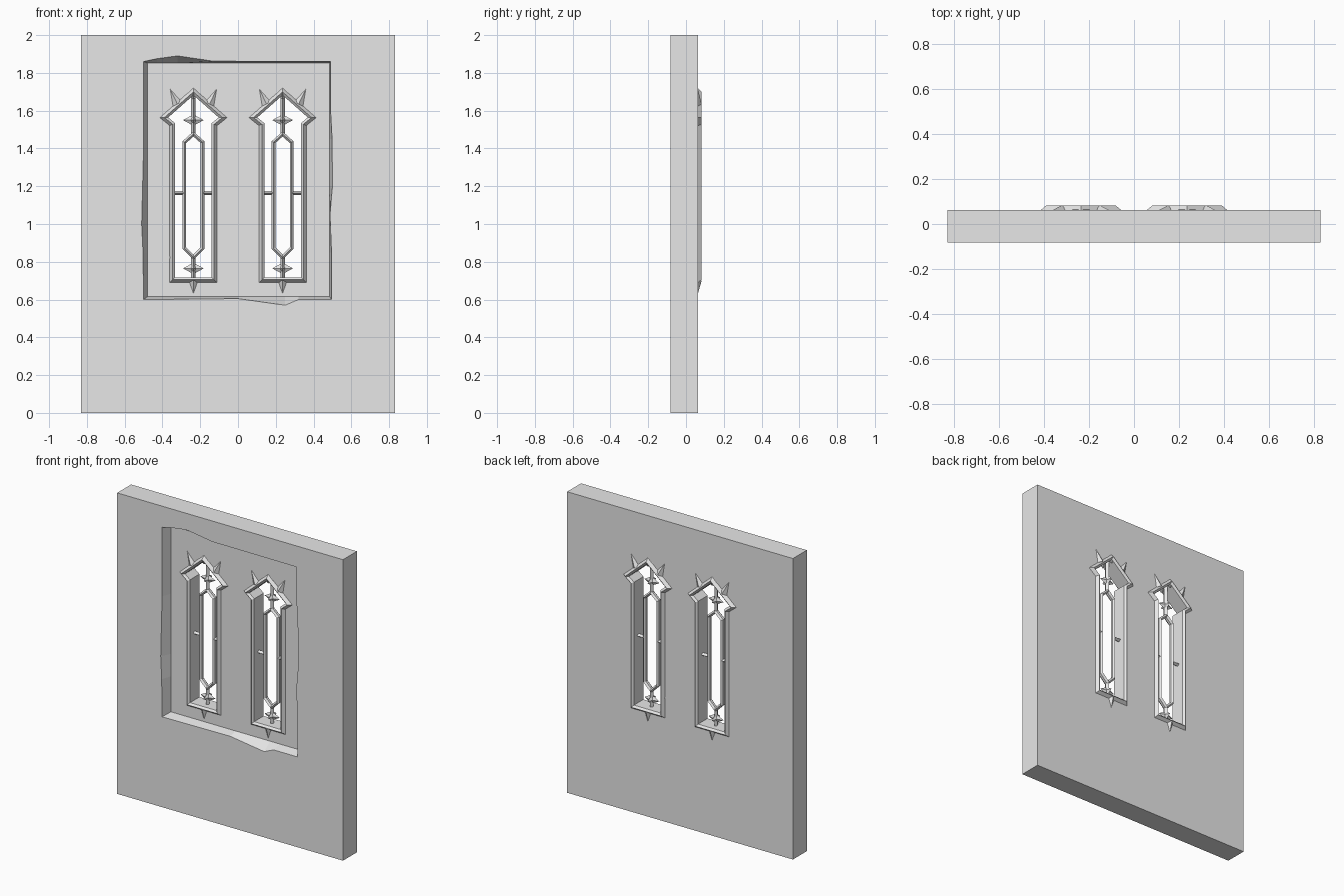
import bpy, bmesh
from mathutils import Vector

if "Cube" in bpy.data.objects:
    bpy.data.objects.remove(bpy.data.objects["Cube"])

stone = bpy.data.materials.new("grey_stone")
stone.use_nodes = True
GREY = (0.8, 0.8, 0.8, 1)
stone.diffuse_color = GREY
stone.node_tree.nodes["Principled BSDF"].inputs["Base Color"].default_value = GREY

BACK, FRONT, FLOOR = 0.063, -0.083, -0.02   # wall faces and niche floor
RAISE = 0.02                                # relief of the frames
MID = (BACK + FLOOR) / 2


def finish(name, bm):
    bmesh.ops.recalc_face_normals(bm, faces=bm.faces)
    mesh = bpy.data.meshes.new(name)
    bm.to_mesh(mesh)
    bm.free()
    mesh.materials.append(stone)
    obj = bpy.data.objects.new(name, mesh)
    bpy.context.collection.objects.link(obj)
    return obj


def loft(name, loops, ring=False):
    """Bridge loops of equal length; close into a ring or cap the ends."""
    bm = bmesh.new()
    rows = [[bm.verts.new(p) for p in loop] for loop in loops]
    pairs = list(zip(rows, rows[1:]))
    if ring:
        pairs.append((rows[-1], rows[0]))
    else:
        bm.faces.new(rows[0])
        bm.faces.new(rows[-1])
    n = len(rows[0])
    for a, b in pairs:
        for i in range(n):
            j = (i + 1) % n
            bm.faces.new((a[i], a[j], b[j], b[i]))
    return finish(name, bm)


def hull(name, points):
    bm = bmesh.new()
    for p in points:
        bm.verts.new(p)
    bmesh.ops.convex_hull(bm, input=bm.verts)
    return finish(name, bm)


def inset(outline, d):
    """Offset a counter-clockwise outline inward by d."""
    pts = [Vector(p) for p in outline]
    out = []
    for i, p in enumerate(pts):
        u = (p - pts[i - 1]).normalized()
        v = (pts[(i + 1) % len(pts)] - p).normalized()
        a, b = Vector((-u.y, u.x)), Vector((-v.y, v.x))
        out.append(p + (a + b) * (d / (1 + a.dot(b))))
    return out


def at(outline, cx, y):
    return [(cx + p[0], y, p[1]) for p in outline]


def cut(target, cutter):
    mod = target.modifiers.new("cut", 'BOOLEAN')
    mod.operation, mod.solver, mod.object = 'DIFFERENCE', 'EXACT', cutter
    bpy.context.view_layer.objects.active = target
    bpy.ops.object.modifier_apply(modifier=mod.name)
    bpy.data.objects.remove(cutter)


def bar(name, a, b, r):
    """Diamond-section bar between two points."""
    a, b = Vector(a), Vector(b)
    side = (b - a).cross(Vector((0, 1, 0))).normalized() * r
    deep = Vector((0, r * 1.5, 0))
    offs = (side, deep, -side, -deep)
    return loft(name, [[a + o for o in offs], [b + o for o in offs]])


def star(name, x, y, z, rx, ry, rz):
    """Four-pointed star with an upper and a lower peak."""
    bm = bmesh.new()
    rim = []
    for u, v in ((1, 0), (.25, .25), (0, 1), (-.25, .25),
                 (-1, 0), (-.25, -.25), (0, -1), (.25, -.25)):
        rim.append(bm.verts.new((x + u * rx, y + v * ry, z)))
    for peak in (rz, -rz):
        top = bm.verts.new((x, y, z + peak))
        for i in range(8):
            bm.faces.new((rim[i], rim[(i + 1) % 8], top))
    return finish(name, bm)


def spike(name, cx, base, tip, half):
    """Faceted thorn lying on both faces of the wall."""
    base, tip = Vector(base), Vector(tip)
    d = (tip - base).normalized()
    side = Vector((-d.y, d.x)) * half
    for label, y, out in (("back", BACK, 1), ("front", FLOOR, -1)):
        foot = [base + side, base - side, tip]
        pts = at(foot, cx, y - 0.002 * out) + at([base], cx, y + RAISE * out)
        hull(f"{name}_{label}", pts)


# Wall slab
w = 0.83
slab = [(-w, 0), (w, 0), (w, 2), (-w, 2)]
wall = loft("wall", [at(slab, 0, FRONT), at(slab, 0, BACK)])

# Niche with chipped edges on the front
rim = [(-.5, .6), (0, .605), (.25, .57), (.32, .6), (.495, .6), (.495, .85),
       (.487, 1.05), (.5, 1.2), (.498, 1.45), (.49, 1.6), (.49, 1.86),
       (-.13, 1.862), (-.32, 1.89), (-.43, 1.875), (-.5, 1.86), (-.5, 1.4),
       (-.51, 1.0), (-.503, .85)]
floor = [(min(max(x, -.48), .485), min(max(z, .615), 1.852)) for x, z in rim]
cut(wall, loft("niche_cutter", [at(rim, 0, FRONT - .05), at(rim, 0, FRONT),
                                at(floor, 0, FLOOR)]))

# Window outlines
house = [(-.127, .688), (.127, .688), (.127, 1.52), (.18, 1.563),
         (0, 1.722), (-.18, 1.563), (-.127, 1.52)]
hexagon = [(0, .81), (.058, .868), (.058, 1.438),
           (0, 1.49), (-.058, 1.438), (-.058, .868)]
frame_section = [(0, BACK - .002), (.017, BACK + RAISE), (.03, BACK + .008),
                 (.03, FLOOR - .008), (.017, FLOOR - RAISE), (0, FLOOR + .002)]
hex_section = [(0, MID + .008), (.01, MID + .02), (.02, MID + .008),
               (.02, MID - .008), (.01, MID - .02), (0, MID - .008)]

for side, cx in (("right", -.236), ("left", .236)):
    hole = inset(house, .015)
    cut(wall, loft("window_cutter", [at(hole, cx, -.2), at(hole, cx, .2)]))

    # Frame and central tracery
    loft(f"{side}_window_frame",
         [at(inset(house, d), cx, y) for d, y in frame_section], ring=True)
    loft(f"{side}_tracery_hexagon",
         [at(inset(hexagon, d), cx, y) for d, y in hex_section], ring=True)
    bar(f"{side}_lower_mullion", (cx, MID, .7), (cx, MID, .825), .012)
    bar(f"{side}_upper_mullion", (cx, MID, 1.478), (cx, MID, 1.7), .012)
    for s, label in ((-1, "right"), (1, "left")):
        bar(f"{side}_{label}_crossbar", (cx + s * .045, MID, 1.165),
            (cx + s * .105, MID, 1.165), .011)
        spike(f"{side}_{label}_gable_spike", cx,
              (s * .085, 1.635), (s * .127, 1.722), .028)

    # Ornaments
    star(f"{side}_upper_star", cx, MID, 1.55, .055, .045, .03)
    star(f"{side}_lower_star", cx, MID, .765, .055, .045, .03)
    spike(f"{side}_bottom_spike", cx, (0, .70), (0, .625), .026)
    for label, y in (("back", BACK), ("front", FLOOR)):
        star(f"{side}_{label}_stud", cx - .113, y, .822, .016, .016, .025)
        star(f"{side}_{label}_apex_knob", cx, y, 1.69, .04, .018, .03)
